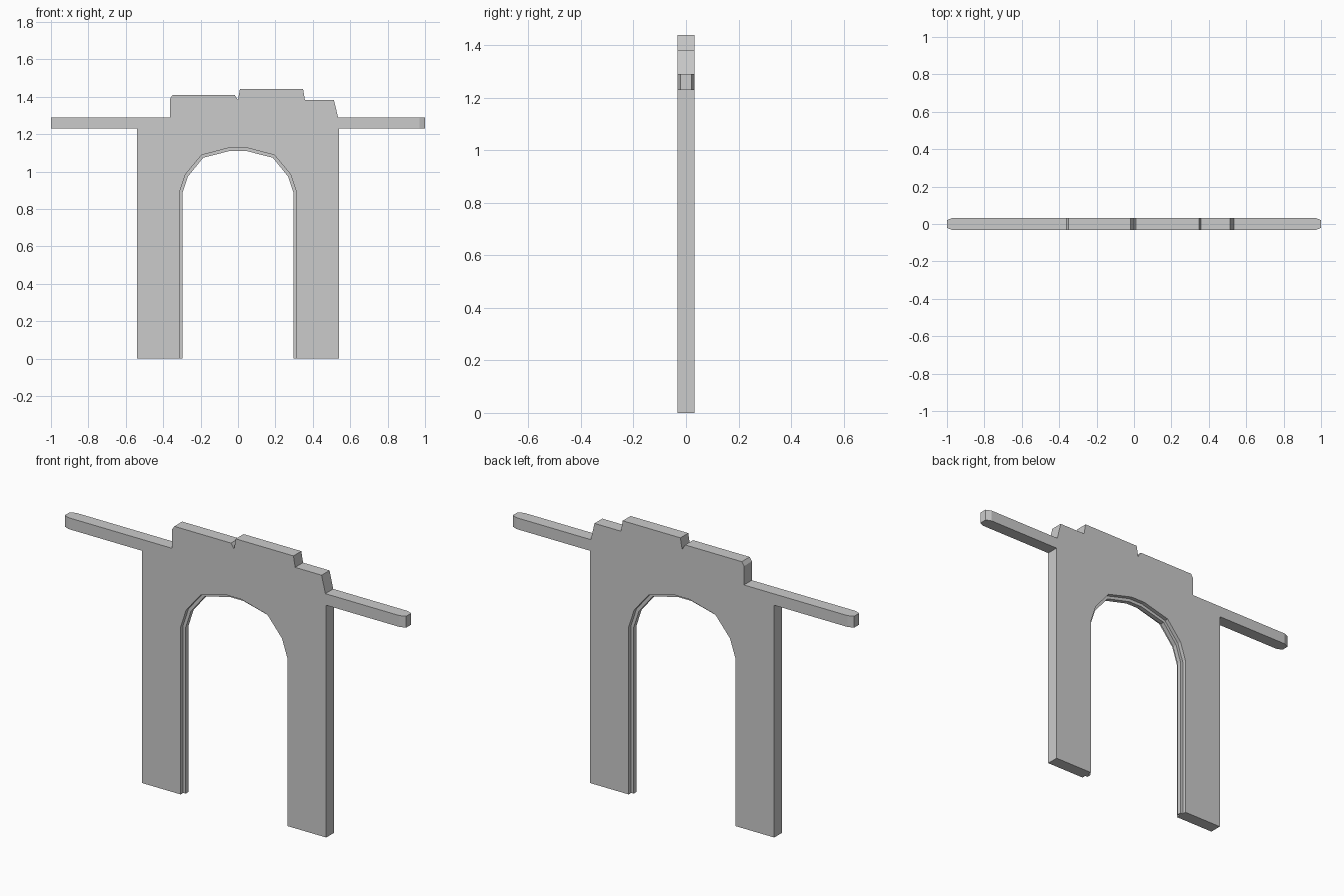
import bpy, bmesh
from mathutils import Vector

if "Cube" in bpy.data.objects:
    bpy.data.objects.remove(bpy.data.objects["Cube"])

HALF = 0.033      # half thickness of the wall
TIP_X = 0.97      # where the arm ends start to taper


def prism(name, outline, half, edit=None):
    """Extrude an x-z outline symmetrically along y."""
    bm = bmesh.new()
    face = bm.faces.new([bm.verts.new((x, -half, z)) for x, z in outline])
    res = bmesh.ops.extrude_face_region(bm, geom=[face], use_keep_orig=True)
    verts = [g for g in res["geom"] if isinstance(g, bmesh.types.BMVert)]
    bmesh.ops.translate(bm, verts=verts, vec=(0, 2 * half, 0))
    bmesh.ops.recalc_face_normals(bm, faces=bm.faces)
    if edit:
        edit(bm)
    bmesh.ops.recalc_face_normals(bm, faces=bm.faces)
    mesh = bpy.data.meshes.new(name)
    bm.to_mesh(mesh)
    bm.free()
    obj = bpy.data.objects.new(name, mesh)
    bpy.context.collection.objects.link(obj)
    return obj


def taper_arm_ends(bm):
    """Extend both arm ends to x = 1 with chamfered upright edges."""
    for s in (-1, 1):
        end = [f for f in bm.faces if all(abs(v.co.x - s * TIP_X) < 1e-4 for v in f.verts)]
        res = bmesh.ops.extrude_face_region(bm, geom=end)
        for v in res["geom"]:
            if isinstance(v, bmesh.types.BMVert):
                v.co = Vector((s, v.co.y * 0.62, v.co.z))


def arch(half_arch):
    """Full arch line from left foot to right foot."""
    return [(-x, z) for x, z in half_arch] + [(x, z) for x, z in reversed(half_arch)]


# Arch lines, foot to crown
opening = arch([(0.313, 0), (0.313, 0.887), (0.281, 0.985), (0.195, 1.088), (0.043, 1.128)])
rib_edge = arch([(0.298, 0), (0.298, 0.882), (0.268, 0.973), (0.186, 1.074), (0.04, 1.111)])

# Stepped parapet, right to left
parapet = [(0.535, 1.29), (0.513, 1.382), (0.358, 1.382), (0.348, 1.44), (0.01, 1.44),
           (0.0, 1.382), (-0.018, 1.41), (-0.35, 1.41), (-0.363, 1.39), (-0.363, 1.29)]

# Wall with legs, parapet and side arms
right_side = [(0.54, 0), (0.54, 1.23), (TIP_X, 1.23), (TIP_X, 1.29)]
left_side = [(-x, z) for x, z in reversed(right_side)]
prism("gateway_wall", opening + right_side + parapet + left_side, HALF, taper_arm_ends)

# Raised rib running round the inside of the opening
prism("arch_rib", opening + rib_edge[::-1], 0.012)
